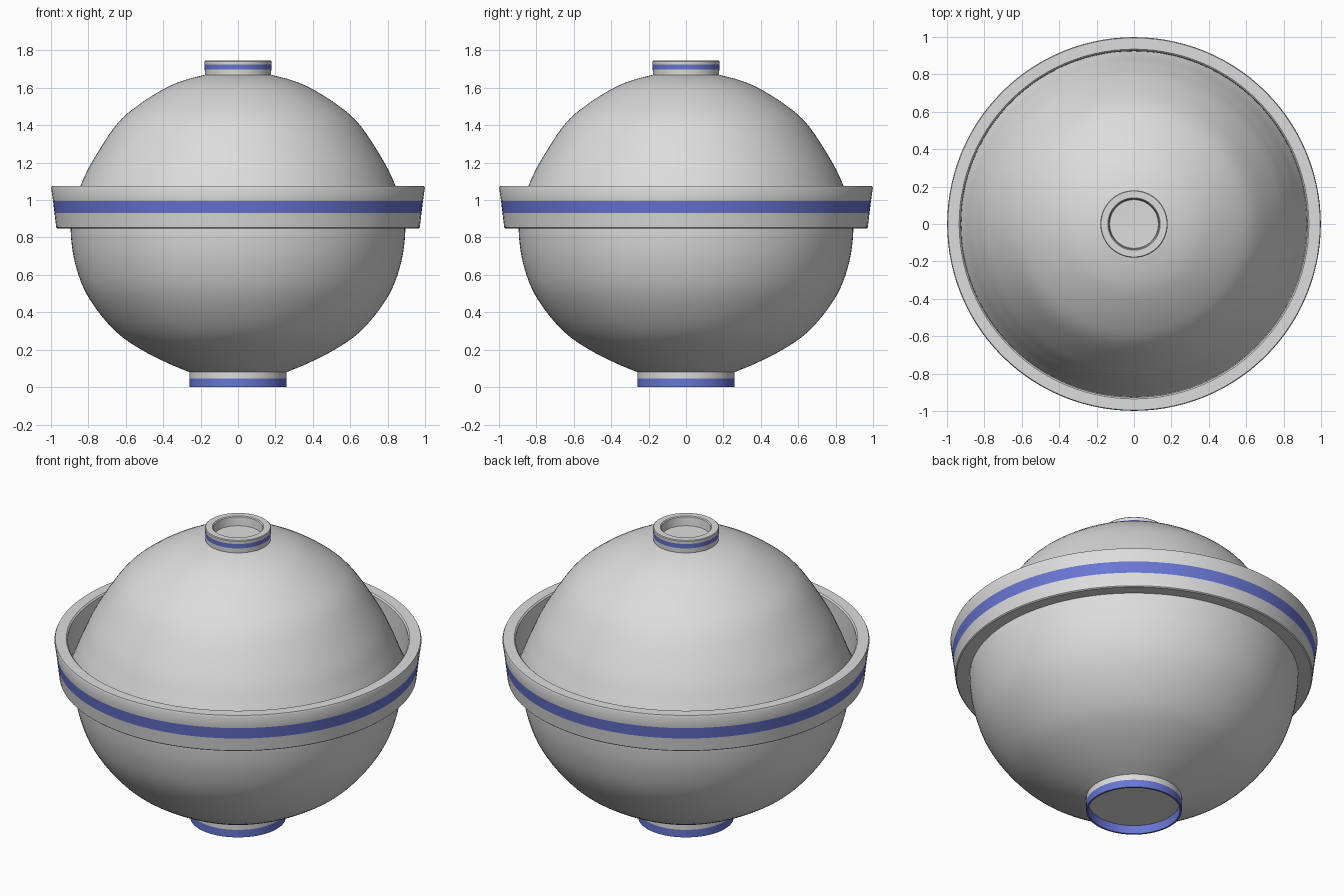
import bpy, bmesh, math
from mathutils import Vector

if "Cube" in bpy.data.objects:
    bpy.data.objects.remove(bpy.data.objects["Cube"])


def material(name, rgb):
    m = bpy.data.materials.new(name)
    m.diffuse_color = (*rgb, 1)
    m.use_nodes = True
    m.node_tree.nodes["Principled BSDF"].inputs["Base Color"].default_value = m.diffuse_color
    return m


WHITE = material("porcelain_white", (0.72, 0.72, 0.72))
BLUE = material("glaze_blue", (0.14, 0.18, 0.65))


def smooth_curve(pts, steps=4):
    """Catmull-Rom curve through profile points."""
    p = [Vector(q) for q in pts]
    p = [2 * p[0] - p[1]] + p + [2 * p[-1] - p[-2]]
    out = []
    for i in range(1, len(p) - 2):
        a, b, c, d = p[i - 1:i + 3]
        for k in range(steps):
            t = k / steps
            out.append(tuple(0.5 * (2 * b + (c - a) * t + (2 * a - 5 * b + 4 * c - d) * t * t
                                    + (3 * b - a - 3 * c + d) * t ** 3)))
    return out + [tuple(pts[-1])]


def lathe(name, profile, stripe=None, segments=112):
    """Revolve (radius, z) points; faces that satisfy stripe(r, z) become blue."""
    bm = bmesh.new()
    vs = [bm.verts.new((r, 0, z)) for r, z in profile]
    es = [bm.edges.new(e) for e in zip(vs, vs[1:])]
    bmesh.ops.spin(bm, geom=vs + es, cent=(0, 0, 0), axis=(0, 0, 1),
                   angle=2 * math.pi, steps=segments)
    bmesh.ops.remove_doubles(bm, verts=bm.verts, dist=1e-4)
    bmesh.ops.recalc_face_normals(bm, faces=bm.faces)
    for f in bm.faces:
        c = f.calc_center_median()
        f.material_index = int(bool(stripe and stripe(c.xy.length, c.z)))
    me = bpy.data.meshes.new(name)
    bm.to_mesh(me)
    bm.free()
    me.materials.append(WHITE)
    me.materials.append(BLUE)
    me.shade_smooth()
    me.set_sharp_from_angle(angle=math.radians(35))
    ob = bpy.data.objects.new(name, me)
    bpy.context.collection.objects.link(ob)
    return ob


# Bowl with foot ring: recessed underside, blue foot, rounded wall, closed inside
wall = smooth_curve([(0.26, 0.08), (0.38, 0.13), (0.52, 0.202), (0.64, 0.285), (0.745, 0.40),
                     (0.826, 0.53), (0.873, 0.67), (0.892, 0.79), (0.895, 0.88)])
lathe("bowl", [(0, 0.05), (0.248, 0.05), (0.25, 0), (0.26, 0), (0.26, 0.045)] + wall + [(0, 0.88)],
      lambda r, z: z < 0.049 and r > 0.24)

# Flared rim band with a blue stripe
lathe("rim", [(0.885, 0.852), (0.966, 0.848), (0.972, 0.853), (0.981, 0.93), (0.989, 0.996),
              (0.999, 1.066), (0.995, 1.075), (0.935, 1.075), (0.927, 1.068), (0.924, 0.87),
              (0.885, 0.87), (0.885, 0.852)],
      lambda r, z: 0.93 < z < 0.996 and r > 0.95)

# Domed lid
dome = [(0.924, 0.88), (0.898, 0.94), (0.871, 1.01), (0.843, 1.075), (0.783, 1.2), (0.653, 1.4),
        (0.53, 1.51), (0.385, 1.6), (0.28, 1.643), (0.175, 1.67)]
lathe("lid", [(0, 0.88)] + smooth_curve(dome) + [(0, 1.68)])

# Ring-shaped lid knob with a blue stripe and hollow top
lathe("lid_knob", [(0, 1.65), (0.176, 1.65), (0.178, 1.697), (0.179, 1.724), (0.18, 1.741),
                   (0.176, 1.745), (0.14, 1.745), (0.135, 1.74), (0.13, 1.69), (0, 1.687)],
      lambda r, z: 1.697 < z < 1.724 and r > 0.16)
